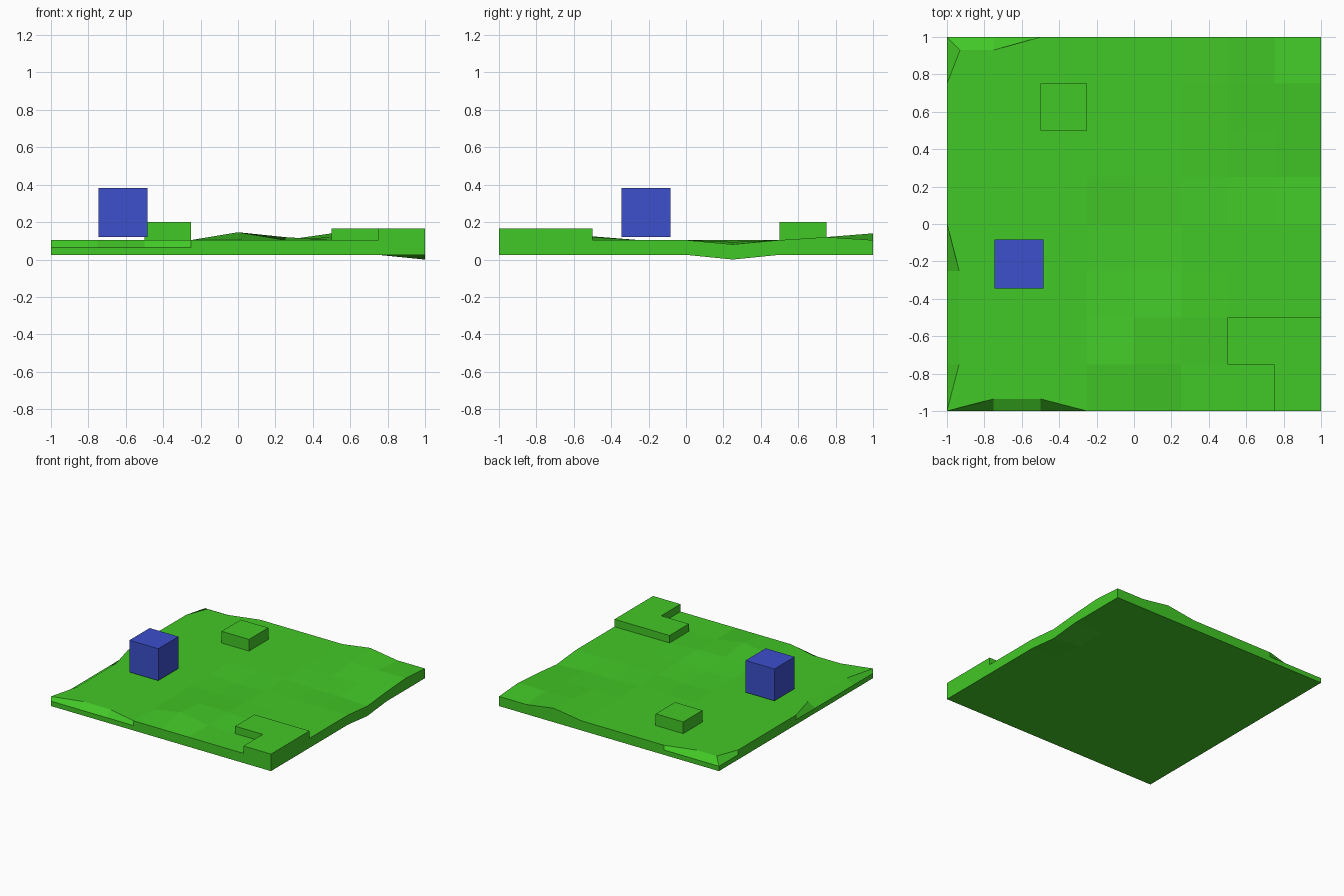
import bpy, bmesh

if "Cube" in bpy.data.objects:
    bpy.data.objects.remove(bpy.data.objects["Cube"])

N, STEP = 8, 0.25
BASE, MID, TOP = 0.025, 0.065, 0.104

# Hills and dips on the terrain grid, keyed by (x, y)
bumps = {(0, -0.75): 0.042, (0.25, -0.5): 0.016, (0, -0.5): 0.02,
         (0, 0): -0.015, (1, 0.25): -0.023, (0.75, 0.25): -0.01, (0.5, 0.25): -0.01,
         (0.5, 0.75): 0.016, (0.75, 0.75): 0.016, (1, 0.75): 0.016, (0.5, 1): 0.036}
# Worn rim points, pushed inward
insets = {(-1, y): (0.065, 0) for y in (-0.25, -0.5, -0.75)}
insets.update({(x, -1): (0, 0.065) for x in (-0.75, -0.5)})
insets.update({(-0.75, 1): (0, -0.07), (-1, 1): (0.07, -0.07)})
# Raised cells (column, row) and their heights
raised = {(2, 6): 0.2, (6, 1): 0.165, (7, 1): 0.165, (7, 0): 0.165}


def xy(i, j):
    return -1 + i * STEP, -1 + j * STEP


def top(i, j):
    x, y = xy(i, j)
    dx, dy = insets.get((x, y), (0, 0))
    return x + dx, y + dy, TOP + bumps.get((x, y), 0)


def flat(i, j, z):
    return (*xy(i, j), z)


def bottom(i, j):
    return flat(i, j, 0.0 if xy(i, j) == (1, 0.25) else BASE)


def material(name, colour):
    m = bpy.data.materials.new(name)
    m.diffuse_color = colour
    m.use_nodes = True
    m.node_tree.nodes["Principled BSDF"].inputs["Base Color"].default_value = m.diffuse_color
    return m


def finish(bm, name, mat):
    bmesh.ops.remove_doubles(bm, verts=bm.verts, dist=0.0005)
    bmesh.ops.recalc_face_normals(bm, faces=bm.faces)
    me = bpy.data.meshes.new(name)
    bm.to_mesh(me)
    bm.free()
    me.materials.append(mat)
    ob = bpy.data.objects.new(name, me)
    bpy.context.collection.objects.link(ob)
    return ob


bm = bmesh.new()


def face(*pts):
    bm.faces.new([bm.verts.new(p) for p in pts])


# Terrain top, raised steps and underside
for i in range(N):
    for j in range(N):
        ring = [(i, j), (i + 1, j), (i + 1, j + 1), (i, j + 1)]
        face(*[bottom(*p) for p in reversed(ring)])
        h = raised.get((i, j))
        if h is None:
            face(*[top(*p) for p in ring])
            continue
        face(*[flat(*p, h) for p in ring])
        for k, (di, dj) in enumerate([(0, -1), (1, 0), (0, 1), (-1, 0)]):
            if (i + di, j + dj) not in raised:
                a, b = ring[k], ring[(k + 1) % 4]
                face(top(*a), top(*b), flat(*b, h), flat(*a, h))

# Outer walls: upright lower band, upper band leaning to the worn rim
for k in range(N):
    for a, b in [((k, 0), (k + 1, 0)), ((N, k), (N, k + 1)),
                 ((k + 1, N), (k, N)), ((0, k + 1), (0, k))]:
        face(bottom(*a), bottom(*b), flat(*b, MID), flat(*a, MID))
        face(flat(*a, MID), flat(*b, MID), top(*b), top(*a))

finish(bm, "terrain", material("grass_green", (0.055, 0.58, 0.02, 1)))

# Floating cube
bm = bmesh.new()
bmesh.ops.create_cube(bm, size=0.262)
cube = finish(bm, "floating_cube", material("blue", (0.045, 0.08, 0.6, 1)))
cube.location = (-0.615, -0.213, 0.252)
